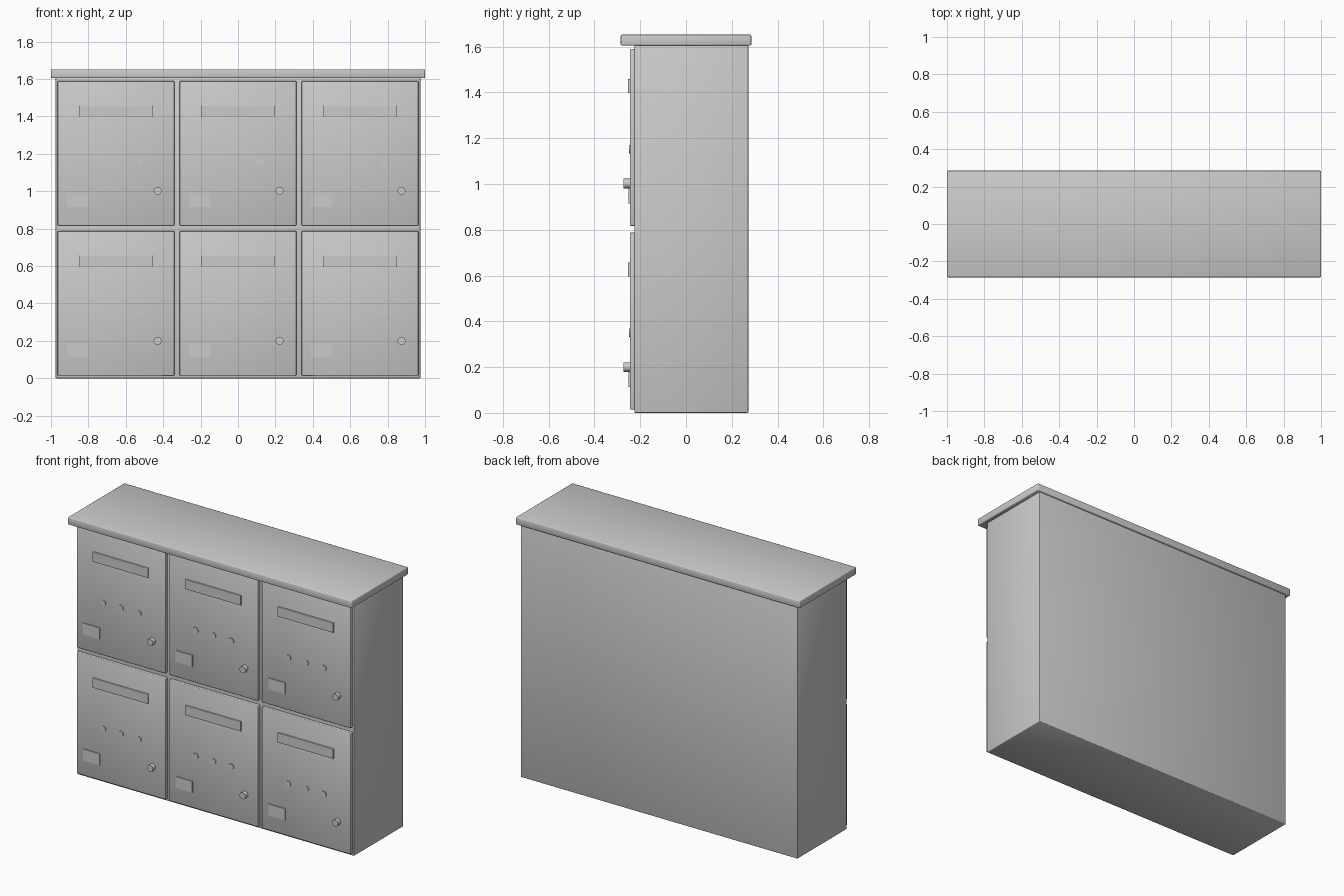
import bpy, bmesh
from mathutils import Matrix

default = bpy.data.objects.get("Cube")
if default:
    bpy.data.objects.remove(default)

grey = bpy.data.materials.new("light grey metal")
grey.use_nodes = True
colour = (0.6, 0.6, 0.6, 1)
grey.diffuse_color = colour
grey.node_tree.nodes["Principled BSDF"].inputs["Base Color"].default_value = colour


def finish(bm, name, smooth):
    bmesh.ops.recalc_face_normals(bm, faces=bm.faces)
    for f in bm.faces:
        f.smooth = smooth
    mesh = bpy.data.meshes.new(name)
    bm.to_mesh(mesh)
    bm.free()
    mesh.materials.append(grey)
    obj = bpy.data.objects.new(name, mesh)
    bpy.context.collection.objects.link(obj)
    return obj


def box(name, low, high, bevel=0, along_x=False):
    """Box between two corners, with softened edges."""
    bm = bmesh.new()
    bmesh.ops.create_cube(bm, size=1)
    for v in bm.verts:
        v.co = [high[i] if v.co[i] > 0 else low[i] for i in range(3)]
    if bevel:
        edges = [e for e in bm.edges if not along_x
                 or abs(e.verts[0].co.x - e.verts[1].co.x) > 0.01]
        bmesh.ops.bevel(bm, geom=edges, offset=bevel, segments=2,
                        profile=0.5, affect='EDGES')
    return finish(bm, name, bevel > 0 and not along_x)


def disc(name, x, z, radius, y_front, y_back, sides=24):
    """Short cylinder standing out of a door."""
    bm = bmesh.new()
    turn = Matrix.Translation((x, (y_front + y_back) / 2, z)) @ Matrix.Rotation(1.5708, 4, 'X')
    bmesh.ops.create_cone(bm, cap_ends=True, segments=sides, radius1=radius,
                          radius2=radius, depth=y_back - y_front, matrix=turn)
    obj = finish(bm, name, True)
    for e in obj.data.edges:
        a, b = (obj.data.vertices[i].co for i in e.vertices)
        e.use_edge_sharp = abs(a.y - b.y) < 0.001
    return obj


# Cabinet and overhanging roof
box("cabinet", (-0.975, -0.225, 0), (0.975, 0.272, 1.607), 0.004)
box("roof", (-1, -0.285, 1.605), (1, 0.285, 1.652), 0.005)

# Six doors with their fittings
FACE = -0.245
for row, base in (("lower", 0.015), ("upper", 0.817)):
    for col, x in (("right", -0.652), ("middle", 0), ("left", 0.652)):
        tag = f"{row}_{col}"
        box(f"door_{tag}", (x - 0.312, FACE, base), (x + 0.312, -0.222, base + 0.772), 0.004)
        box(f"mail_flap_{tag}", (x - 0.195, FACE - 0.009, base + 0.58),
            (x + 0.195, FACE + 0.005, base + 0.642), 0.003, along_x=True)
        box(f"name_plate_{tag}", (x - 0.263, FACE - 0.006, base + 0.098),
            (x - 0.147, FACE + 0.005, base + 0.17))
        disc(f"lock_{tag}", x + 0.222, base + 0.185, 0.021, FACE - 0.027, FACE + 0.005)
        for i in (-1, 0, 1):
            disc(f"vent_stud_{tag}_{i + 2}", x + i * 0.125, base + 0.335,
                 0.018, FACE - 0.005, FACE + 0.005)
